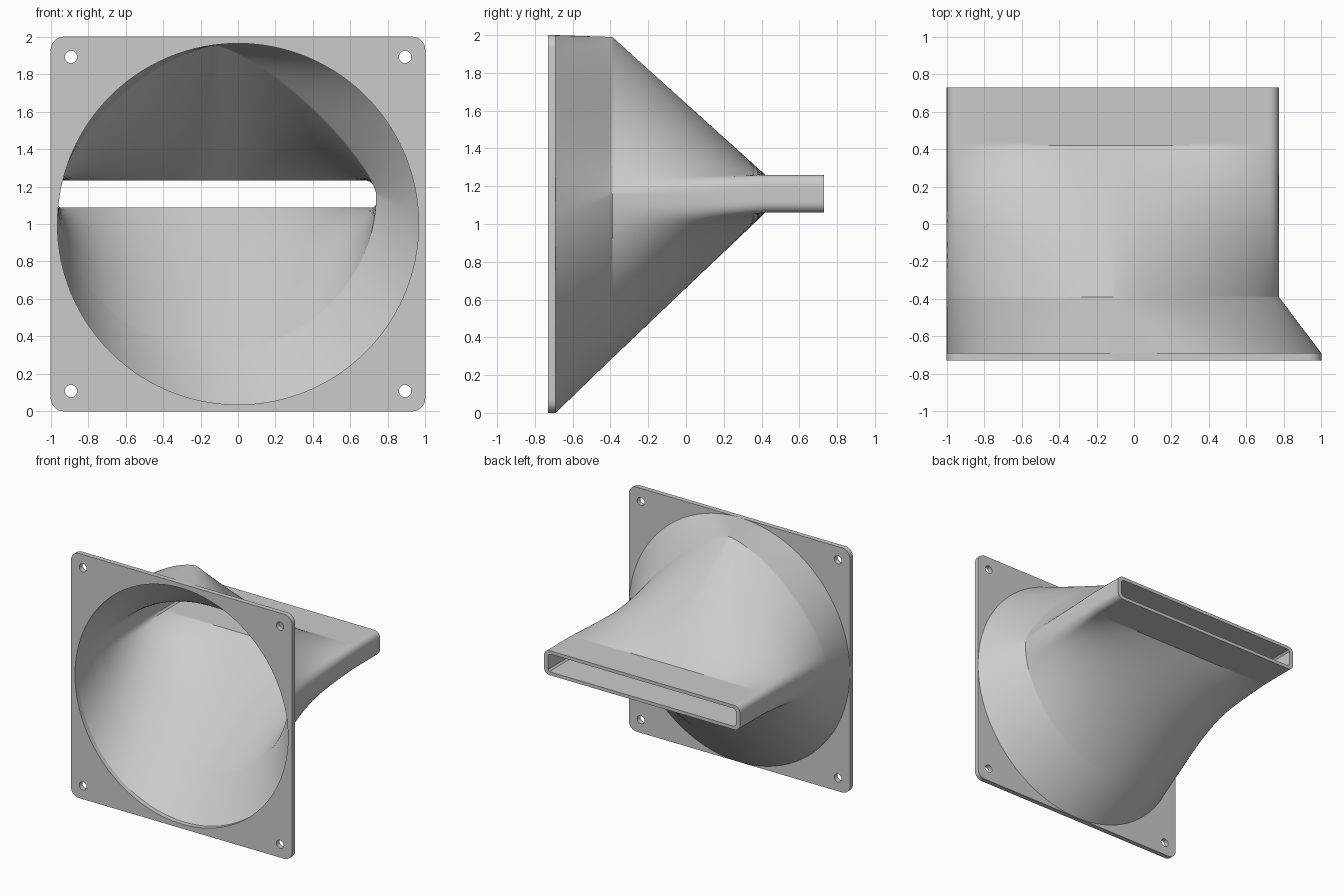
import bpy, bmesh, math
from math import cos, sin, pi, tau

cube = bpy.data.objects.get("Cube")
if cube:
    bpy.data.objects.remove(cube, do_unlink=True)

grey = bpy.data.materials.new("light grey plastic")
grey.use_nodes = True
colour = (0.6, 0.6, 0.6, 1)
grey.diffuse_color = colour
grey.node_tree.nodes["Principled BSDF"].inputs["Base Color"].default_value = colour

SIDES = 192
WALL = 0.036
PLATE_FRONT, PLATE_BACK = -0.73, -0.69
BEND, SLOT_START, SLOT_END = -0.39, 0.42, 0.73
MOUTH_X, MOUTH_Z, MOUTH_HALF = -0.113, 1.16, 0.887


def smooth(obj):
    bpy.ops.object.select_all(action='DESELECT')
    obj.select_set(True)
    bpy.context.view_layer.objects.active = obj
    bpy.ops.object.shade_smooth_by_angle(angle=math.radians(30))


def circle(cx, cz, r, n=SIDES):
    return [(cx + r * cos(tau * i / n), cz + r * sin(tau * i / n)) for i in range(n)]


def bell(cx, cz, rx, top, bottom):
    """Half ellipse below, narrower pointed hump above."""
    pts = []
    for x, z in circle(0, 0, 1):
        power, rz = 1, bottom
        if z > 0:
            power, rz = 2 / (1.3 if x > 0 else 1.5), top
        pts.append((cx + math.copysign(rx * abs(x) ** power, x),
                    cz + math.copysign(rz * abs(z) ** power, z)))
    return pts


def slot(cx, cz, hw, hh, r):
    """Rounded rectangle sampled evenly along its outline, from the right middle."""
    side, arc, flat = hh - r, pi * r / 2, hw - r
    quarter = side + arc + flat
    pts = []
    for i in range(SIDES):
        q, f = divmod(i * 4 / SIDES, 1)
        s = quarter * (f if q % 2 == 0 else 1 - f)
        if s < side:
            x, z = hw, s
        elif s < side + arc:
            a = (s - side) / r
            x, z = flat + r * cos(a), side + r * sin(a)
        else:
            x, z = flat - (s - side - arc), hh
        pts.append((cx + (x if q in (0, 3) else -x), cz + (z if q < 2 else -z)))
    return pts


def loft(p, q, y0, y1, steps):
    """Rings running straight from outline p to q, closer at the ends, without the last."""
    rings = []
    for k in range(steps):
        t = (1 - cos(pi * k / steps)) / 2
        rings.append([(a[0] + (b[0] - a[0]) * t, y0 + (y1 - y0) * t,
                       a[1] + (b[1] - a[1]) * t) for a, b in zip(p, q)])
    return rings


def skin(inset, corner):
    """One wall of the duct: round inlet, bell-shaped throat, flat outlet."""
    half = MOUTH_HALF - inset
    inlet = circle(0, 1, 1 - inset)
    throat = bell(MOUTH_X, MOUTH_Z, half, 0.83 - inset, 0.87 - inset)
    outlet = slot(MOUTH_X, MOUTH_Z, half, 0.1 - inset * 0.75, corner)
    return (loft(inlet, throat, PLATE_BACK, BEND, 10)
            + loft(throat, outlet, BEND, SLOT_START, 18)
            + loft(outlet, outlet, SLOT_START, SLOT_END, 8)
            + [[(x, SLOT_END, z) for x, z in outlet]])


# Duct: outer skin, outlet rim, inner skin back to the inlet
bm = bmesh.new()
rings = skin(0, 0.05) + skin(WALL, 0.025)[::-1]
rows = [[bm.verts.new(p) for p in ring] for ring in rings]
for a, b in zip(rows, rows[1:]):
    for i in range(SIDES):
        j = (i + 1) % SIDES
        bm.faces.new((a[i], b[i], b[j], a[j]))
bmesh.ops.recalc_face_normals(bm, faces=bm.faces)
mesh = bpy.data.meshes.new("duct")
bm.to_mesh(mesh)
bm.free()
duct = bpy.data.objects.new("duct", mesh)
bpy.context.collection.objects.link(duct)
mesh.materials.append(grey)
smooth(duct)

# Mounting plate: rounded square with a round opening and four screw holes
curve = bpy.data.curves.new("mounting_plate", 'CURVE')
curve.dimensions = '2D'
curve.fill_mode = 'BOTH'
curve.extrude = (PLATE_BACK - PLATE_FRONT) / 2


def outline(pts):
    spline = curve.splines.new('POLY')
    spline.points.add(len(pts) - 1)
    for p, (x, z) in zip(spline.points, pts):
        p.co = (x, z, 0, 1)
    spline.use_cyclic_u = True


square = []
for k in range(4):
    cx, cz = (1 if k in (0, 3) else -1), (1 if k < 2 else -1)
    for i in range(9):
        a = (k + i / 8) * pi / 2
        square.append((cx * 0.93 + 0.07 * cos(a), cz * 0.93 + 0.07 * sin(a)))
outline(square)
outline(circle(0, 0, 1 - WALL))
for sx in (-1, 1):
    for sz in (-1, 1):
        outline(circle(sx * 0.892, sz * 0.892, 0.033, 32))
shape = bpy.data.objects.new("plate_outline", curve)
bpy.context.collection.objects.link(shape)
bpy.context.view_layer.update()
plate_mesh = bpy.data.meshes.new_from_object(
    shape.evaluated_get(bpy.context.evaluated_depsgraph_get()))
bpy.data.objects.remove(shape, do_unlink=True)
bm = bmesh.new()
bm.from_mesh(plate_mesh)
bmesh.ops.remove_doubles(bm, verts=bm.verts, dist=0.0001)
bmesh.ops.recalc_face_normals(bm, faces=bm.faces)
bm.to_mesh(plate_mesh)
bm.free()
plate = bpy.data.objects.new("mounting_plate", plate_mesh)
bpy.context.collection.objects.link(plate)
plate.rotation_euler.x = pi / 2
plate.location = (0, (PLATE_FRONT + PLATE_BACK) / 2, 1)
plate_mesh.materials.clear()
plate_mesh.materials.append(grey)
smooth(plate)
